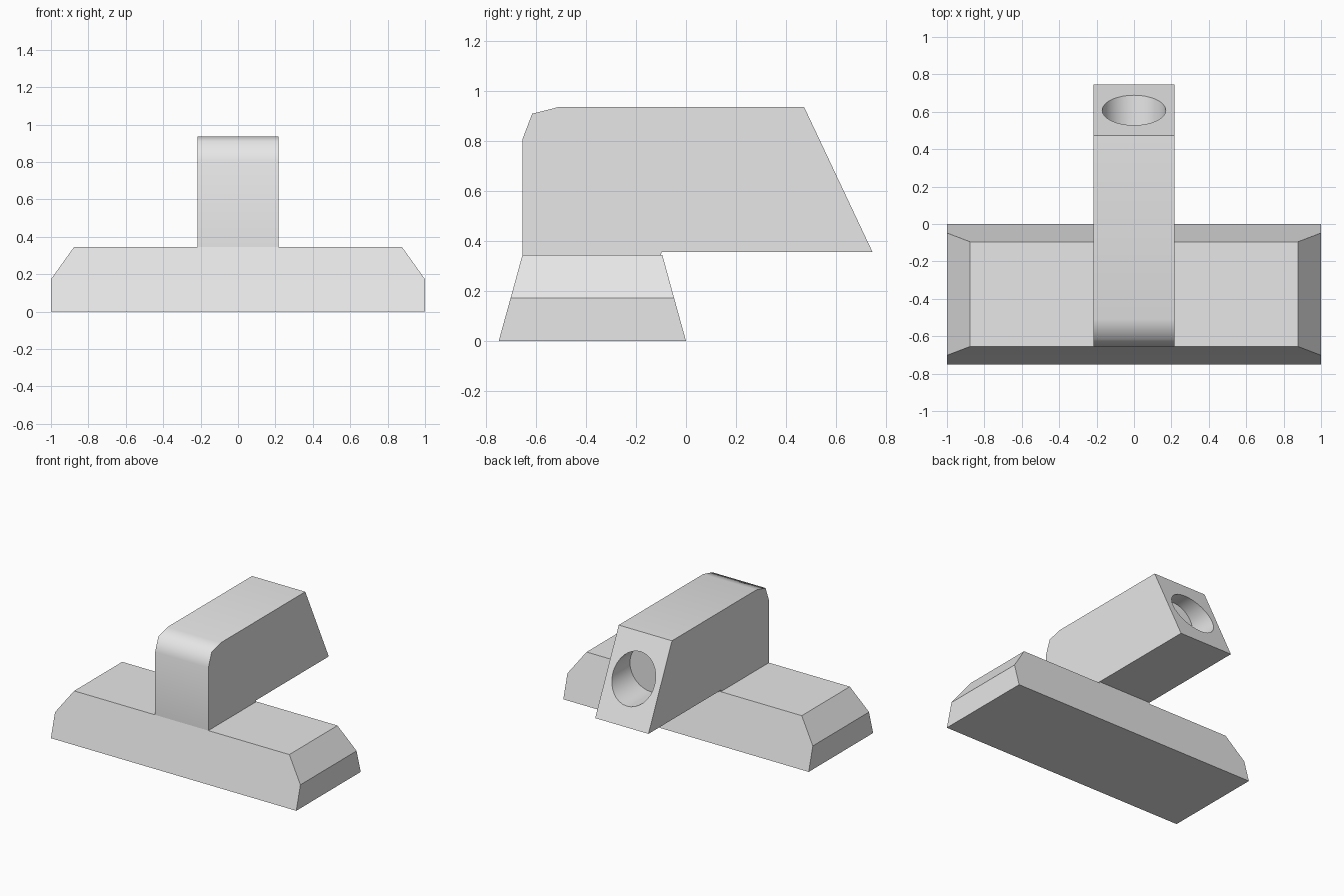
import bpy
import bmesh
import math

cube = bpy.data.objects.get("Cube")
if cube:
    bpy.data.objects.remove(cube, do_unlink=True)

grey = bpy.data.materials.new("plain grey")
grey.use_nodes = True
grey.diffuse_color = (0.8, 0.8, 0.8, 1)
grey.node_tree.nodes["Principled BSDF"].inputs["Base Color"].default_value = grey.diffuse_color


def add_object(name, bm):
    bmesh.ops.recalc_face_normals(bm, faces=bm.faces)
    mesh = bpy.data.meshes.new(name)
    bm.to_mesh(mesh)
    bm.free()
    mesh.materials.append(grey)
    obj = bpy.data.objects.new(name, mesh)
    bpy.context.collection.objects.link(obj)
    return obj


def loft(name, rings):
    """Skin closed rings of equal length and cap both ends."""
    bm = bmesh.new()
    loops = [[bm.verts.new(p) for p in ring] for ring in rings]
    for low, high in zip(loops, loops[1:]):
        for i in range(len(low)):
            j = (i + 1) % len(low)
            bm.faces.new((low[i], low[j], high[j], high[i]))
    bm.faces.new(loops[0][::-1])
    bm.faces.new(loops[-1])
    return add_object(name, bm)


# Base: tapering front and back, bevelled ends
levels = [(1, -0.75, 0, 0), (1, -0.702, -0.048, 0.173), (0.877, -0.655, -0.095, 0.345)]
loft("base", [[(-x, front, z), (x, front, z), (x, back, z), (-x, back, z)]
              for x, front, back, z in levels])

# Upright body: side profile with a rounded front corner and a slanted back
half_width = 0.217
profile = [(-0.655, 0.3), (-0.655, 0.808), (-0.616, 0.91), (-0.51, 0.937),
           (0.473, 0.937), (0.747, 0.356), (-0.098, 0.356), (-0.11, 0.3)]
body = loft("body", [[(x, y, z) for y, z in profile] for x in (-half_width, half_width)])

# Blind round hole running forward from the slanted back
hole_end, hole_start, hole_radius = 0.41, 1.0, 0.17
angles = [i * math.tau / 32 for i in range(32)]
cutter = loft("hole_cutter", [[(hole_radius * math.cos(a), y, 0.65 + hole_radius * math.sin(a))
                               for a in angles] for y in (hole_end, hole_start)])
cutter.hide_render = True
cut = body.modifiers.new("hole", "BOOLEAN")
cut.operation = "DIFFERENCE"
cut.solver = "EXACT"
cut.object = cutter

bpy.ops.object.select_all(action="DESELECT")
body.select_set(True)
bpy.context.view_layer.objects.active = body
bpy.ops.object.modifier_apply(modifier=cut.name)
bpy.data.objects.remove(cutter, do_unlink=True)

# Smooth the rounded corner and the hole wall only
bpy.ops.object.shade_smooth_by_angle(angle=math.radians(60))
